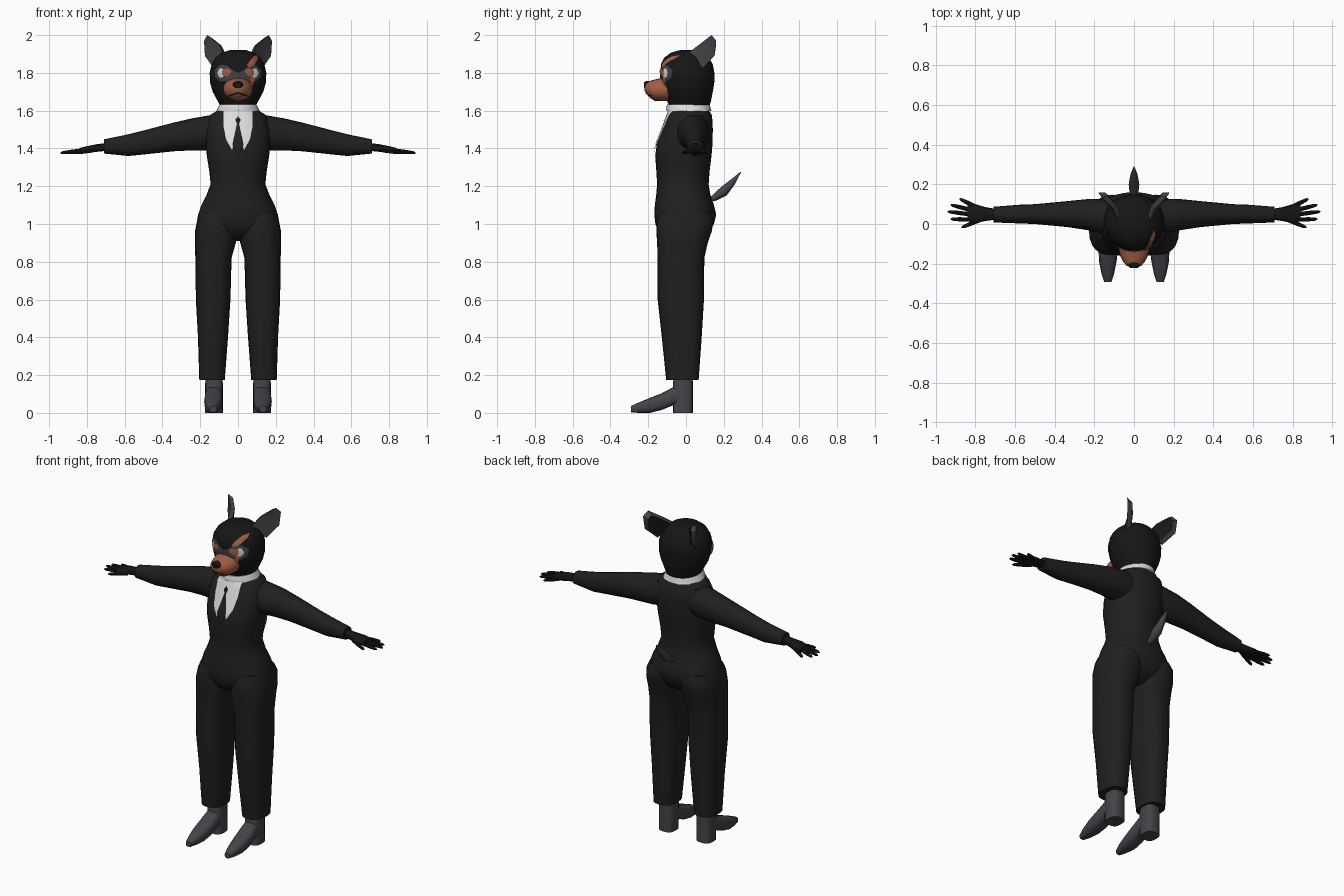
import bpy, bmesh, math
from mathutils import Vector
from mathutils.bvhtree import BVHTree


def material(name, rgb):
    m = bpy.data.materials.new(name)
    m.diffuse_color = (*rgb, 1)
    return m


SUIT = material("suit charcoal", (0.014, 0.014, 0.014))
BLACK = material("fur black", (0.008, 0.008, 0.008))
GREY = material("dark grey", (0.058, 0.056, 0.066))
TAN = material("tan fur", (0.36, 0.115, 0.057))
WHITE = material("shirt white", (0.72, 0.72, 0.72))


def finish(name, bm, mats, mirror=False, angle=40):
    me = bpy.data.meshes.new(name)
    bm.to_mesh(me)
    bm.free()
    for m in mats:
        me.materials.append(m)
    for f in me.polygons:
        f.use_smooth = True
    me.set_sharp_from_angle(angle=math.radians(angle))
    ob = bpy.data.objects.new(name, me)
    bpy.context.collection.objects.link(ob)
    if mirror:
        ob.modifiers.new("mirror", "MIRROR").use_mirror_merge = False
    return ob


def loft(name, rings, mat, n=24, p=2.0, mirror=False, angle=40):
    """Skin superellipse rings, each given as centre, half axis u, half axis v."""
    bm = bmesh.new()
    loops = []
    for c, u, v in rings:
        loop = []
        for i in range(n):
            a = 2 * math.pi * i / n
            s, t = math.cos(a), math.sin(a)
            s = math.copysign(abs(s) ** (2 / p), s)
            t = math.copysign(abs(t) ** (2 / p), t)
            loop.append(bm.verts.new(Vector(c) + s * Vector(u) + t * Vector(v)))
        loops.append(loop)
    for a, b in zip(loops, loops[1:]):
        for i in range(n):
            j = (i + 1) % n
            bm.faces.new((a[i], a[j], b[j], b[i]))
    bm.faces.new(loops[0])
    bm.faces.new(loops[-1])
    bmesh.ops.recalc_face_normals(bm, faces=bm.faces)
    return finish(name, bm, [mat], mirror, angle)


def zring(z, x0, x1, y0, y1):
    return ((x0 + x1) / 2, (y0 + y1) / 2, z), ((x1 - x0) / 2, 0, 0), (0, (y1 - y0) / 2, 0)


def xring(x, z0, z1, y0, y1):
    return (x, (y0 + y1) / 2, (z0 + z1) / 2), (0, (y1 - y0) / 2, 0), (0, 0, (z1 - z0) / 2)


def yring(y, cx, hw, z0, z1):
    return (cx, y, (z0 + z1) / 2), (hw, 0, 0), (0, 0, (z1 - z0) / 2)


def paint(name, a, b, target, mat, offset=0.005, mirror=False, sub=5):
    """Thin patch between two front-view (x, z) lines, laid on the target."""
    me = target.data
    tree = BVHTree.FromPolygons([v.co for v in me.vertices], [list(f.vertices) for f in me.polygons])

    def refine(line):
        pts = [Vector(q) for q in line]
        out = [p.lerp(q, i / sub) for p, q in zip(pts, pts[1:]) for i in range(sub)]
        return out + [pts[-1]]

    bm = bmesh.new()
    grid = []
    for p, q in zip(refine(a), refine(b)):
        row = []
        for i in range(sub + 1):
            x, z = p.lerp(q, i / sub)
            hit = tree.ray_cast(Vector((x, -1, z)), Vector((0, 1, 0)))
            if hit[0] is None:
                hit = tree.find_nearest(Vector((x, -0.12, z)))
            row.append(bm.verts.new(hit[0] + Vector((0, -offset, 0))))
        grid.append(row)
    for r, s in zip(grid, grid[1:]):
        for i in range(sub):
            f = bm.faces.new((r[i], r[i + 1], s[i + 1], s[i]))
            f.normal_update()
            if f.normal.y > 0:
                f.normal_flip()
    return finish(name, bm, [mat], mirror, 60)


# Suit body
torso = loft("jacket_torso", [zring(z, -w, w, y0, y1) for z, w, y0, y1 in (
    (1.61, .095, -.085, .115), (1.575, .15, -.098, .138), (1.5, .175, -.125, .142),
    (1.42, .17, -.155, .14), (1.36, .165, -.163, .135), (1.28, .152, -.157, .125),
    (1.21, .145, -.153, .12), (1.15, .168, -.158, .13), (1.1, .194, -.165, .148),
    (1.05, .211, -.168, .16), (1.0, .22, -.162, .148), (.95, .16, -.14, .12),
    (.91, .04, -.08, .06))], SUIT, 32, 2.2)
loft("trouser_leg", [zring(*r) for r in (
    (1.06, .02, .2, -.14, .13), (1.02, .005, .216, -.155, .148), (.96, .002, .228, -.157, .136),
    (.9, .012, .228, -.153, .115), (.82, .034, .226, -.15, .097), (.6, .04, .223, -.15, .095),
    (.4, .053, .212, -.128, .083), (.175, .07, .205, -.105, .067))], SUIT, 20, 2.5, True)
loft("sleeve", [xring(*r) for r in (
    (.06, 1.41, 1.59, -.05, .12), (.17, 1.39, 1.572, -.045, .125), (.24, 1.39, 1.56, -.03, .125),
    (.34, 1.385, 1.537, -.015, .115), (.5, 1.368, 1.495, 0, .1), (.58, 1.36, 1.475, .003, .097),
    (.71, 1.373, 1.448, .008, .087))], SUIT, 20, 2.1, True)

# Hands: palm, four fingers and thumb
loft("palm", [xring(*r) for r in (
    (.69, 1.388, 1.43, .023, .075), (.75, 1.382, 1.422, .015, .085),
    (.8, 1.376, 1.412, .004, .1), (.84, 1.374, 1.402, .014, .1))], BLACK, 12, 2.4, True)
for name, x, y, tx, ty in (("index_finger", .82, .022, .925, .025), ("middle_finger", .82, .048, .94, .063),
                           ("ring_finger", .82, .07, .925, .097), ("little_finger", .8, .088, .88, .127),
                           ("thumb", .765, .025, .87, -.018)):
    d = Vector((tx - x, ty - y, 0)).normalized()
    side = Vector((-d.y, d.x, 0))
    rings = []
    for t, r in ((0, .011), (.6, .0105), (.9, .008), (1, .003)):
        c = Vector((x + (tx - x) * t, y + (ty - y) * t, 1.39 - .014 * t))
        rings.append((c, side * r, (0, 0, r)))
    loft(name, rings, BLACK, 8, 2, True)

# Shoes
loft("shoe_shaft", [zring(*r) for r in (
    (.22, .085, .17, -.06, .035), (.15, .08, .174, -.07, .036), (0, .08, .175, -.068, .036))],
    GREY, 16, 3, True)
loft("shoe_toe", [yring(*r) for r in (
    (0, .128, .04, .04, .16), (-.07, .128, .046, .04, .135), (-.13, .13, .049, .015, .103),
    (-.19, .132, .044, 0, .08), (-.25, .132, .032, 0, .055), (-.292, .132, .018, .003, .036))],
    GREY, 16, 2.8, True)

# Tail
loft("tail", [((0, y, z), (w, 0, 0), (0, -.6 * t, .8 * t)) for y, z, w, t in (
    (.1, 1.115, .012, .008), (.15, 1.138, .021, .018), (.2, 1.173, .027, .028),
    (.25, 1.225, .018, .017), (.29, 1.275, .002, .002))], GREY, 10)

# Shirt collar, shirt front and tie
loft("shirt_collar", [zring(z, -w, w, y0, y1) for z, w, y0, y1 in (
    (1.597, .115, -.104, .135), (1.612, .108, -.105, .13), (1.632, .097, -.1, .126))], WHITE, 28)
paint("shirt_front", [(-.078, 1.6), (-.077, 1.52), (-.064, 1.45), (-.034, 1.395)],
      [(0, 1.6), (0, 1.53), (-.014, 1.47), (-.03, 1.395)], torso, WHITE, .006, True)
paint("tie_knot", [(0, 1.57), (-.014, 1.552), (-.006, 1.53)],
      [(0, 1.57), (.014, 1.552), (.006, 1.53)], torso, BLACK, .01)
paint("tie_blade", [(-.006, 1.53), (-.03, 1.42), (0, 1.35)],
      [(.006, 1.53), (.03, 1.42), (0, 1.35)], torso, SUIT, .009)

# Head and muzzle
head = loft("head", [zring(z, -w, w, y0, y1) for z, w, y0, y1 in (
    (1.61, .085, -.08, .12), (1.65, .107, -.1, .132), (1.7, .134, -.12, .142),
    (1.75, .148, -.13, .15), (1.8, .15, -.135, .15), (1.845, .14, -.133, .142),
    (1.88, .118, -.116, .122), (1.907, .085, -.08, .093), (1.92, .045, -.035, .05))], BLACK, 28)
muzzle = loft("muzzle", [yring(y, 0, w, z0, z1) for y, w, z0, z1 in (
    (-.07, .08, 1.65, 1.79), (-.125, .077, 1.65, 1.775), (-.165, .068, 1.652, 1.765),
    (-.19, .055, 1.667, 1.758), (-.21, .038, 1.69, 1.75), (-.219, .018, 1.705, 1.74))], TAN, 20)
loft("nose", [yring(y, 0, w, z0, z1) for y, w, z0, z1 in (
    (-.185, .03, 1.715, 1.757), (-.21, .031, 1.714, 1.757), (-.222, .02, 1.72, 1.75))], BLACK, 12)
paint("mouth", [(-.05, 1.682), (0, 1.698), (.05, 1.682)],
      [(-.05, 1.674), (0, 1.69), (.05, 1.674)], muzzle, BLACK, .003)

# Face markings and eyes
paint("eye_mask", [(0, 1.8), (.03, 1.815), (.06, 1.84), (.095, 1.842), (.125, 1.815)],
      [(0, 1.76), (.03, 1.76), (.06, 1.757), (.095, 1.755), (.12, 1.775)], head, GREY, .004, True)
paint("eye_white", [(.072, 1.8), (.082, 1.824), (.098, 1.824), (.108, 1.802)],
      [(.072, 1.79), (.082, 1.776), (.098, 1.776), (.108, 1.792)], head, WHITE, .008, True)
paint("inner_eye_patch", [(.035, 1.81), (.055, 1.825), (.085, 1.815)],
      [(.045, 1.79), (.058, 1.78), (.085, 1.788)], head, TAN, .0095, True)
paint("brow_marking", [(.048, 1.842), (.068, 1.87), (.085, 1.89), (.1, 1.892)],
      [(.06, 1.828), (.085, 1.842), (.098, 1.862), (.108, 1.878)], head, TAN, .007)
paint("cheek_marking", [(.07, 1.785), (.065, 1.75), (.06, 1.72)],
      [(.09, 1.775), (.082, 1.75), (.075, 1.72)], head, TAN, .007)

# Ears: grey cupped inside and rim, black backs
outline = [Vector(v) for v in ((.163, .135, 2.0), (.18, .16, 1.97), (.175, .15, 1.89),
                               (.13, .09, 1.825), (.078, .005, 1.9), (.1, .07, 1.95))]
mid = sum(outline, Vector()) / 6
back = Vector((-.85, .52, 0))
bm = bmesh.new()
rim = [bm.verts.new(v) for v in outline]
rear = [bm.verts.new(mid.lerp(v, .75) + back * .028) for v in outline]
cup = bm.verts.new(mid + back * .012)
for i in range(6):
    j = (i + 1) % 6
    bm.faces.new((rim[i], rim[j], cup))
    bm.faces.new((rim[j], rim[i], rear[i], rear[j]))
bm.faces.new(rear).material_index = 1
bmesh.ops.recalc_face_normals(bm, faces=bm.faces)
finish("ear", bm, [GREY, BLACK], True)
